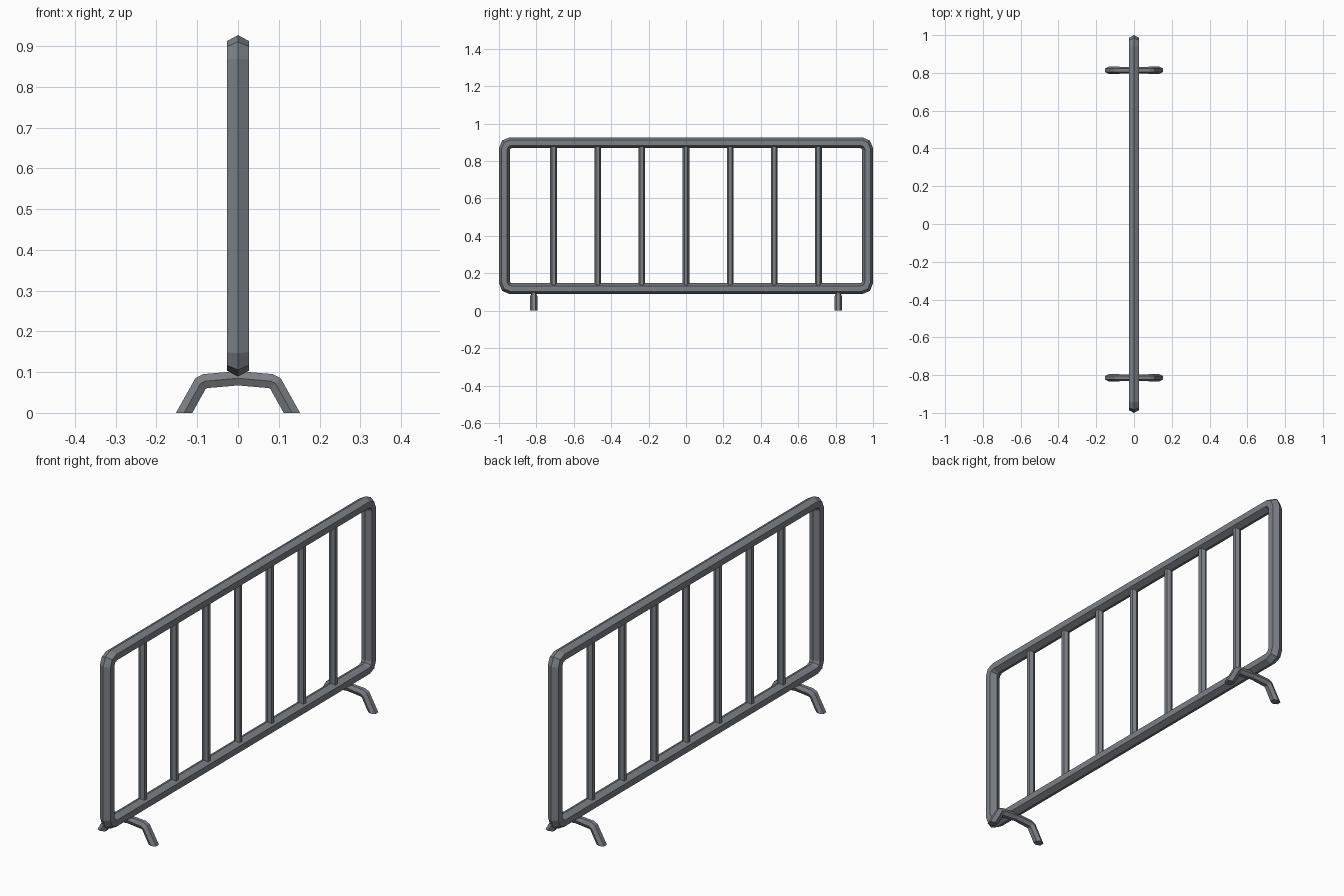
import bpy, bmesh, math
from mathutils import Vector

if "Cube" in bpy.data.objects:
    bpy.data.objects.remove(bpy.data.objects["Cube"])

steel = bpy.data.materials.new("grey steel")
steel.diffuse_color = (0.2, 0.215, 0.235, 1)
steel.use_nodes = True
steel.node_tree.nodes["Principled BSDF"].inputs["Base Color"].default_value = steel.diffuse_color


def finish(bm, name):
    bmesh.ops.recalc_face_normals(bm, faces=bm.faces)
    me = bpy.data.meshes.new(name)
    bm.to_mesh(me)
    bm.free()
    me.materials.append(steel)
    ob = bpy.data.objects.new(name, me)
    bpy.context.collection.objects.link(ob)
    return ob


def sweep(path, normal, profile, closed):
    """Sweep a profile of (along normal, in plane) offsets with mitred joints."""
    bm = bmesh.new()
    pts = [Vector(p) for p in path]
    n = len(pts)
    rings = []
    for i, p in enumerate(pts):
        a = pts[i - 1] if closed or i > 0 else None
        b = pts[(i + 1) % n] if closed or i < n - 1 else None
        d1 = (p - a).normalized() if a is not None else (b - p).normalized()
        d2 = (b - p).normalized() if b is not None else d1
        t = (d1 + d2).normalized()
        side = t.cross(normal) / t.dot(d1)
        prof = profile(p)
        rings.append([bm.verts.new(p + normal * u + side * v) for u, v in prof])
    k = len(rings[0])
    for i in range(n if closed else n - 1):
        r, s = rings[i], rings[(i + 1) % n]
        for j in range(k):
            bm.faces.new((r[j], r[(j + 1) % k], s[(j + 1) % k], s[j]))
    if not closed:
        bm.faces.new(rings[0])
        bm.faces.new(rings[-1])
    return bm


# Outer frame: rounded rectangle of hexagonal tube, ridge facing outwards
Y, Z0, Z1, R = 0.971, 0.118, 0.898, 0.034
loop = []
for sy, zc, start in ((1, Z1 - R, 0), (-1, Z1 - R, 90), (-1, Z0 + R, 180), (1, Z0 + R, 270)):
    for k in range(3):
        a = math.radians(start + 45 * k)
        loop.append((0, sy * (Y - R) + R * math.cos(a), zc + R * math.sin(a)))
frame_hex = [(0, 0.029), (0.027, 0.0145), (0.027, -0.0145),
             (0, -0.029), (-0.027, -0.0145), (-0.027, 0.0145)]
finish(sweep(loop, Vector((1, 0, 0)), lambda p: frame_hex, True), "outer_frame")

# Upright bars
bar_hex = [(0.0155 * math.cos(math.radians(30)) / 0.866, 0.009), (0, 0.018), (-0.0155, 0.009),
           (-0.0155, -0.009), (0, -0.018), (0.0155, -0.009)]
for i in range(-3, 4):
    y = 0.236 * i
    bm = sweep([(0, y, 0.125), (0, y, 0.89)], Vector((1, 0, 0)), lambda p: bar_hex, False)
    finish(bm, f"upright_bar_{i + 4}")


# Feet: bent hexagonal tubes widening to the ground, cut flat at z = 0
def foot_hex(p):
    w = 0.015 + 0.006 * min(1, abs(p.x) / 0.13)
    h = 0.0175
    return [(w, 0), (w / 2, h), (-w / 2, h), (-w, 0), (-w / 2, -h), (w / 2, -h)]


half = [(0.149, -0.03), (0.092, 0.072), (0.08, 0.078)]
path = [(-x, z) for x, z in half] + [(0, 0.085)] + half[::-1]
for y, name in ((-0.814, "front_foot"), (0.814, "back_foot")):
    bm = sweep([(x, y, z) for x, z in path], Vector((0, 1, 0)), foot_hex, False)
    bmesh.ops.bisect_plane(bm, geom=bm.verts[:] + bm.edges[:] + bm.faces[:],
                           plane_co=(0, 0, 0), plane_no=(0, 0, 1), clear_inner=True)
    bmesh.ops.holes_fill(bm, edges=[e for e in bm.edges if e.is_boundary], sides=0)
    finish(bm, name)
